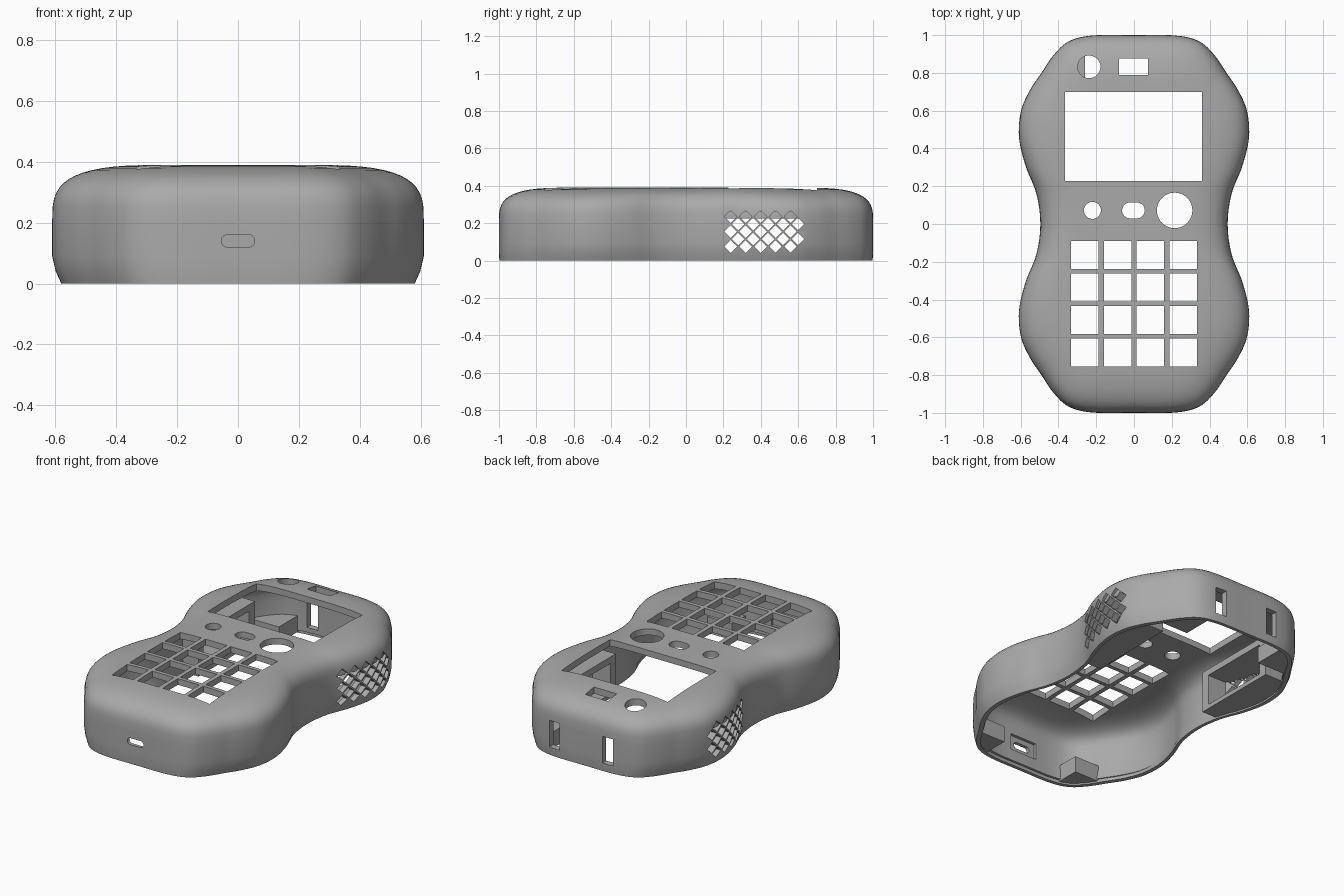
import bpy, bmesh, math
from mathutils import Matrix, Vector

if "Cube" in bpy.data.objects:
    bpy.data.objects.remove(bpy.data.objects["Cube"])

grey = bpy.data.materials.new("case grey")
grey.use_nodes = True
grey.diffuse_color = (0.4, 0.4, 0.4, 1)
grey.node_tree.nodes["Principled BSDF"].inputs["Base Color"].default_value = (0.4, 0.4, 0.4, 1)

HALF_W, HALF_L = 0.61, 1.0


def make_object(name, bm):
    bmesh.ops.recalc_face_normals(bm, faces=bm.faces)
    mesh = bpy.data.meshes.new(name)
    bm.to_mesh(mesh)
    bm.free()
    mesh.materials.append(grey)
    obj = bpy.data.objects.new(name, mesh)
    bpy.context.collection.objects.link(obj)
    return obj


def add_box(bm, lo, hi, turn=Matrix()):
    lo, hi = Vector(lo), Vector(hi)
    place = Matrix.Translation((lo + hi) / 2) @ turn @ Matrix.Diagonal((*(hi - lo), 1))
    bmesh.ops.create_cube(bm, size=1, matrix=place)


def add_prism(bm, points, vector):
    """Extrude a closed loop of points along a vector."""
    face = bm.faces.new([bm.verts.new(p) for p in points])
    new = bmesh.ops.extrude_face_region(bm, geom=[face], use_keep_orig=True)["geom"]
    bmesh.ops.translate(bm, vec=vector, verts=[v for v in new if isinstance(v, bmesh.types.BMVert)])


def pill(radius, half_gap, steps=20):
    """Rounded slot outline; a circle when half_gap is zero."""
    result = []
    for side in (1, -1):
        for i in range(steps + (half_gap > 0)):
            a = math.pi * i / steps - math.pi / 2
            result.append((side * (radius * math.cos(a) + half_gap), side * radius * math.sin(a)))
    return result


def boolean(obj, cutter, operation="DIFFERENCE", keep=False):
    mod = obj.modifiers.new("cut", "BOOLEAN")
    mod.operation, mod.solver, mod.object = operation, "EXACT", cutter
    bpy.context.view_layer.objects.active = obj
    bpy.ops.object.modifier_apply(modifier=mod.name)
    if not keep:
        bpy.data.objects.remove(cutter)


def smooth_outline(steps=6):
    """Hourglass outline through mirrored quarter points."""
    quarter = [(0.496, 0), (0.517, 0.16), (0.575, 0.31), (0.609, 0.46), (0.598, 0.6), (0.55, 0.71),
               (0.49, 0.80), (0.425, 0.895), (0.345, 0.967), (0.22, 0.998), (0, 1.0)]
    half = quarter + [(-x, y) for x, y in reversed(quarter[:-1])]
    loop = [Vector(p) for p in half + [(x, -y) for x, y in reversed(half[1:-1])]]
    n, result = len(loop), []
    for i in range(n):
        a, b, c, d = (loop[(i + k) % n] for k in (-1, 0, 1, 2))
        for s in range(steps):
            t = s / steps
            result.append(b + (c - a) * t / 2 + (2 * a - 5 * b + 4 * c - d) * t * t / 2
                          + (3 * b - a - 3 * c + d) * t ** 3 / 2)
    return result


def pebble(name, wall, top, lower_rings):
    """Stack of inset outlines closing in a soft domed top."""
    rings = list(lower_rings)
    shoulder, reach, power = 0.2, 0.42, 3.4
    for i in range(15):
        a = math.pi / 2 * i / 14
        d = wall + reach * (1 - max(math.cos(a), 0) ** (2 / power))
        rings.append((d, d, shoulder + (top - shoulder) * math.sin(a) ** (2 / power)))
    bm, outline, loops = bmesh.new(), smooth_outline(), []
    for dx, dy, z in rings:
        loops.append([bm.verts.new((p.x * (1 - dx / HALF_W), p.y * (1 - dy / HALF_L), z)) for p in outline])
    for low, high in zip(loops, loops[1:]):
        for i in range(len(low)):
            j = (i + 1) % len(low)
            bm.faces.new((low[i], low[j], high[j], high[i]))
    bm.faces.new(loops[0])
    bm.faces.new(loops[-1])
    return make_object(name, bm)


# Hollow case, open underneath
case = pebble("case_shell", 0, 0.39, [(0.03, 0.004, 0), (0.012, 0, 0.04), (0, 0, 0.09)])
filler = case.copy()
filler.data = case.data.copy()
bpy.context.collection.objects.link(filler)
cavity = pebble("cavity_cutter", 0.038, 0.352,
                [(0.055, 0.025, -0.05), (0.055, 0.025, 0.02), (0.055, 0.038, 0.021), (0.038, 0.038, 0.09)])
boolean(case, cavity)

# Openings in the top: screen, sensor, indicator, controls and key grid
bm = bmesh.new()
add_box(bm, (-0.365, 0.227, 0.25), (0.36, 0.70, 0.5))
add_box(bm, (-0.08, 0.79, 0.25), (0.075, 0.875, 0.5))
for x, y, r, gap in ((-0.238, 0.832, 0.06, 0), (-0.22, 0.072, 0.045, 0),
                     (-0.003, 0.072, 0.042, 0.018), (0.215, 0.072, 0.094, 0)):
    add_prism(bm, [(x + u, y + v, 0.25) for u, v in pill(r, gap)], (0, 0, 0.25))
for col in range(4):
    for row in range(4):
        x, y = -0.26 + 0.1733 * col, -0.163 - 0.1723 * row
        add_box(bm, (x - 0.073, y - 0.074, 0.25), (x + 0.073, y + 0.074, 0.5))
boolean(case, make_object("top_cutter", bm))

# Port slot in the front with an inner recess, two tall slots in the back
bm = bmesh.new()
add_prism(bm, [(u, -1.1, 0.14 + v) for u, v in pill(0.02, 0.035)], (0, 0.2, 0))
for x in (0.2, -0.165):
    add_box(bm, (x - 0.036, 0.9, 0.05), (x + 0.036, 1.1, 0.215))
boolean(case, make_object("end_cutter", bm))
bm = bmesh.new()
add_box(bm, (-0.09, -0.98, 0.09), (0.09, -0.9, 0.19))
boolean(case, make_object("recess_cutter", bm))

# Diamond grilles through both sides
bm = bmesh.new()
quarter_turn = Matrix.Rotation(math.pi / 4, 4, "X")
h = 0.024
for row in range(5):
    for col in range(5):
        y, z = 0.239 + 0.08 * col + 0.04 * (row % 2), 0.235 - 0.04 * row
        for side in (-1, 1):
            x = side * 0.6
            add_box(bm, (x - 0.13, y - h, z - h), (x + 0.13, y + h, z + h), quarter_turn)
boolean(case, make_object("grille_cutter", bm))

# Speaker housings and corner posts, trimmed to the curved wall
filler.scale = (0.975, 0.985, 0.97)
bpy.context.view_layer.update()
for side, label in ((1, "left"), (-1, "right")):
    def side_box(name, lo, hi):
        bm = bmesh.new()
        xs = sorted((side * lo[0], side * hi[0]))
        add_box(bm, (xs[0], *lo[1:]), (xs[1], *hi[1:]))
        return make_object(name, bm)

    housing = side_box(label + "_speaker_housing", (0.375, 0.15, 0.01), (0.7, 0.70, 0.265))
    boolean(housing, filler, "INTERSECT", keep=True)
    boolean(housing, side_box("window_cutter", (0.3, 0.2, 0.036), (0.8, 0.645, 0.225)))
    for name, y0, y1 in (("_front_post", -1.1, -0.82), ("_back_post", 0.77, 1.1)):
        post = side_box(label + name, (0.26, y0, 0.01), (0.7, y1, 0.11))
        boolean(post, filler, "INTERSECT", keep=True)
bpy.data.objects.remove(filler)

# Soft shading on the case, sharp at cut edges
bpy.ops.object.select_all(action="DESELECT")
case.select_set(True)
bpy.context.view_layer.objects.active = case
bpy.ops.object.shade_smooth_by_angle(angle=math.radians(30))
